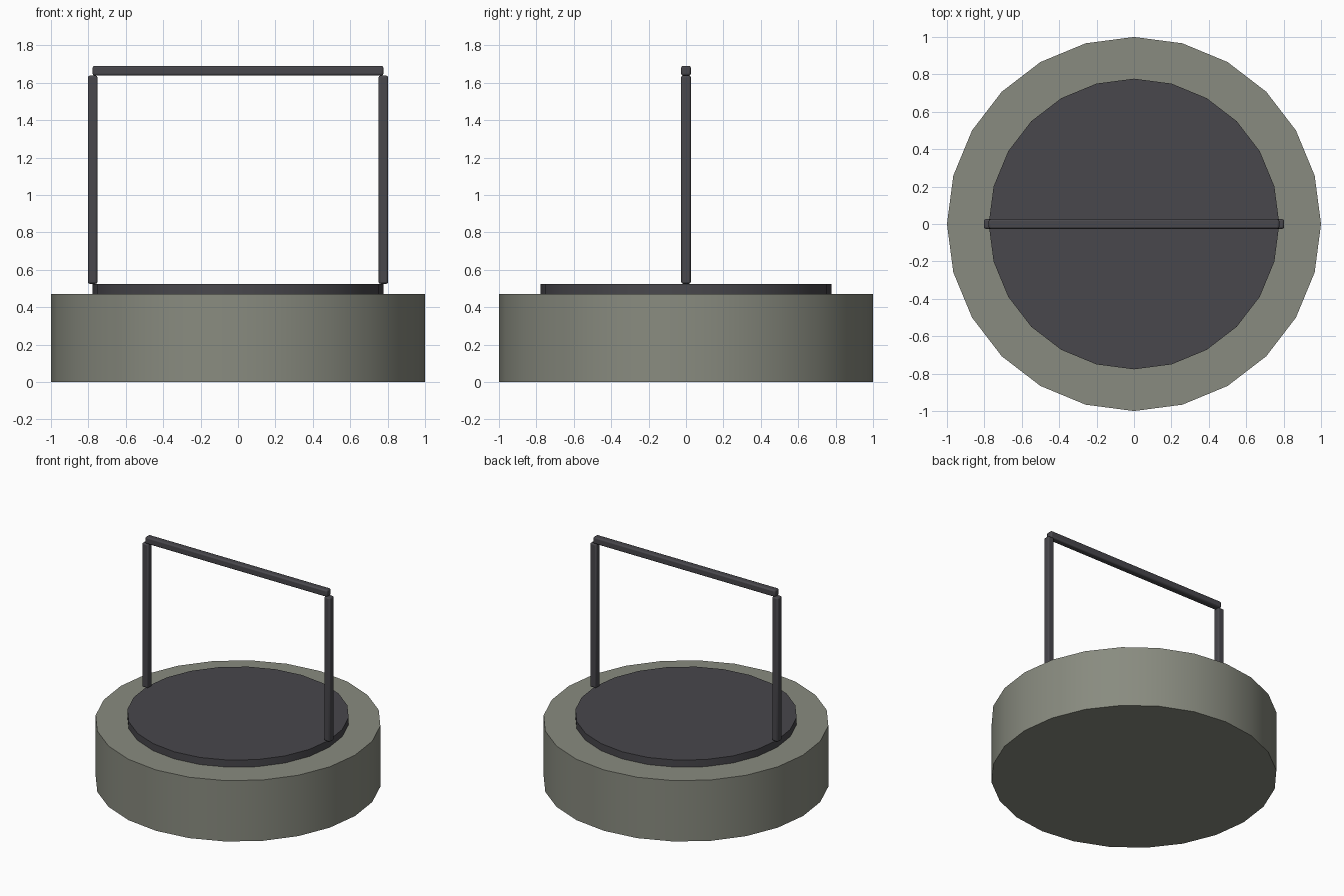
import bpy
from math import radians

if "Cube" in bpy.data.objects:
    bpy.data.objects.remove(bpy.data.objects["Cube"], do_unlink=True)


def material(name, rgb):
    mat = bpy.data.materials.new(name)
    mat.use_nodes = True
    mat.diffuse_color = (*rgb, 1)
    mat.node_tree.nodes["Principled BSDF"].inputs["Base Color"].default_value = (*rgb, 1)
    return mat


stone = material("grey green stone", (0.25, 0.26, 0.215))
iron = material("dark iron", (0.065, 0.063, 0.072))


def finish(obj, name, mat):
    obj.name = name
    obj.data.materials.append(mat)
    bpy.ops.object.shade_smooth_by_angle(angle=radians(30))


def disc(name, radius, bottom, top, mat):
    bpy.ops.mesh.primitive_cylinder_add(vertices=24, radius=radius, depth=top - bottom,
                                        location=(0, 0, (bottom + top) / 2))
    finish(bpy.context.object, name, mat)


def rod(name, size, location):
    bpy.ops.mesh.primitive_cube_add(size=1, location=location)
    obj = bpy.context.object
    obj.scale = size
    bpy.ops.object.transform_apply(location=False, rotation=False, scale=True)
    bevel = obj.modifiers.new("soft edges", 'BEVEL')
    bevel.width = 0.01
    bevel.segments = 2
    finish(obj, name, iron)


# Round body and raised lid
BODY_TOP, LID_TOP, LID_RADIUS = 0.47, 0.525, 0.777
disc("body", 1, 0, BODY_TOP, stone)
disc("lid", LID_RADIUS, BODY_TOP, LID_TOP, iron)

# Handle: two posts and a crossbar
THICK, POST_TOP = 0.052, 1.638
for side, x in (("left", LID_RADIUS), ("right", -LID_RADIUS)):
    rod(side + "_post", (THICK, THICK, POST_TOP - LID_TOP), (x, 0, (POST_TOP + LID_TOP) / 2))
rod("crossbar", (2 * LID_RADIUS, THICK, THICK), (0, 0, POST_TOP + THICK / 2))
